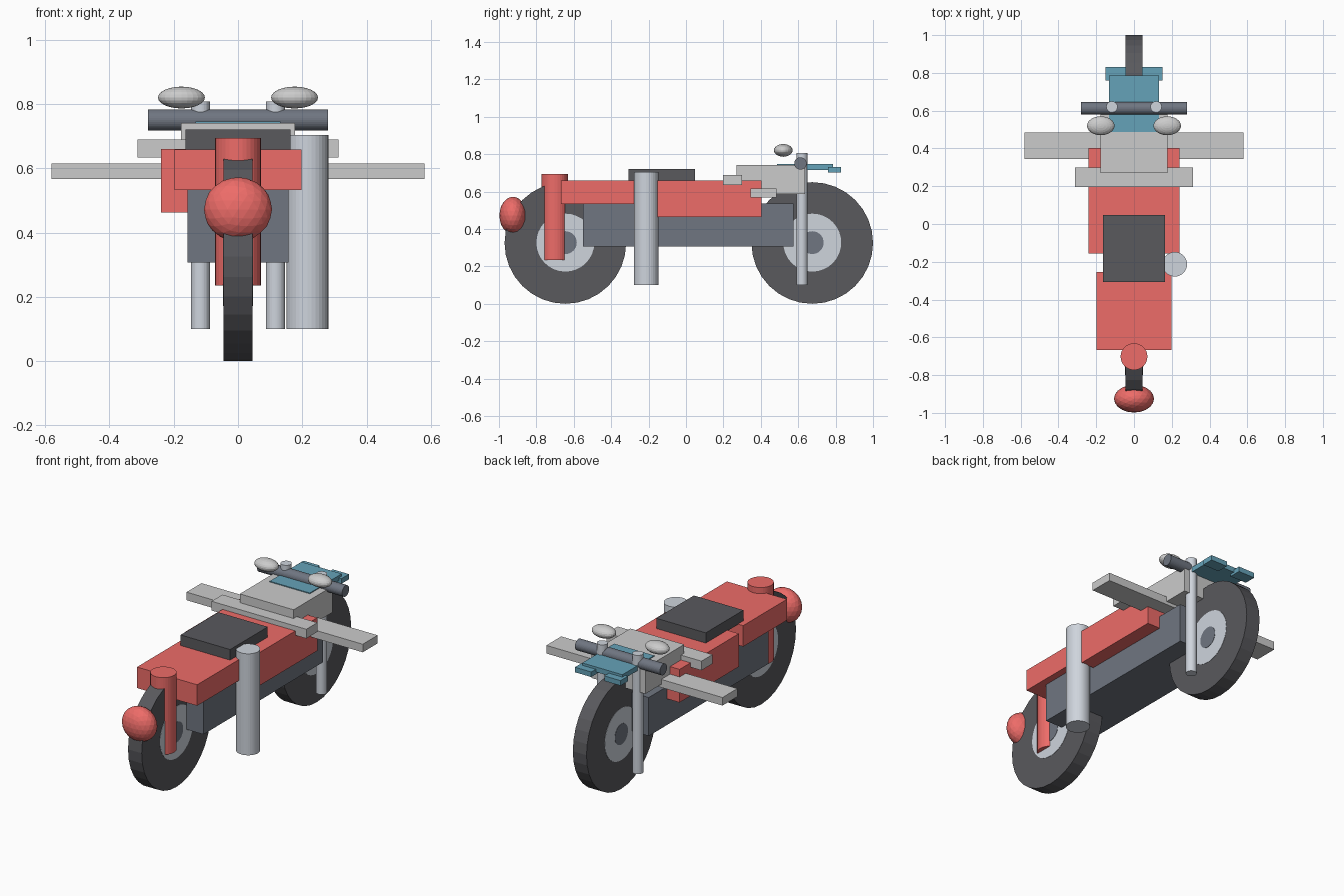
import bpy
from math import pi

if "Cube" in bpy.data.objects:
    bpy.data.objects.remove(bpy.data.objects["Cube"])


def mat(name, rgb):
    m = bpy.data.materials.new(name)
    m.diffuse_color = (*rgb, 1)
    m.use_nodes = True
    m.node_tree.nodes["Principled BSDF"].inputs["Base Color"].default_value = m.diffuse_color
    return m


RED = mat("red", (0.85, 0.15, 0.14))
BLACK = mat("black", (0.10, 0.10, 0.11))
SLATE = mat("slate", (0.16, 0.18, 0.22))
STEEL = mat("steel", (0.62, 0.66, 0.72))
BLUE = mat("blue", (0.13, 0.36, 0.48))


def finish(name, material):
    ob = bpy.context.object
    ob.name = name
    if material:
        ob.data.materials.append(material)
    return ob


def box(name, x, y, z, material=None):
    """Box from (min, max) ranges along each axis."""
    bpy.ops.mesh.primitive_cube_add(size=1, location=[sum(r) / 2 for r in (x, y, z)])
    bpy.context.object.scale = [r[1] - r[0] for r in (x, y, z)]
    bpy.ops.object.transform_apply(location=False, rotation=False, scale=True)
    return finish(name, material)


def wide(name, half, y, z, material=None):
    return box(name, (-half, half), y, z, material)


def upright(name, x, y, r, z, material):
    bpy.ops.mesh.primitive_cylinder_add(
        vertices=32, radius=r, depth=z[1] - z[0], location=(x, y, sum(z) / 2))
    return finish(name, material)


def crosswise(name, y, z, r, half, material):
    bpy.ops.mesh.primitive_cylinder_add(
        vertices=32, radius=r, depth=2 * half, location=(0, y, z), rotation=(0, pi / 2, 0))
    return finish(name, material)


# Wheels: tyre, hub disc and axle cap
for side, y in (("front", -0.645), ("back", 0.675)):
    crosswise(side + "_tyre", y, 0.325, 0.325, 0.045, BLACK)
    crosswise(side + "_hub", y, 0.327, 0.155, 0.0465, STEEL)
    crosswise(side + "_axle", y, 0.327, 0.061, 0.048, SLATE)

# Frame, body and seat
wide("frame", 0.157, (-0.55, 0.575), (0.307, 0.536), SLATE)
wide("body_wide", 0.24, (-0.155, 0.403), (0.463, 0.66), RED)
wide("body_narrow", 0.198, (-0.667, -0.255), (0.533, 0.658), RED)
wide("seat", 0.163, (-0.307, 0.047), (0.655, 0.721), BLACK)

# Grey tank block and cross bars
wide("tank", 0.177, (0.27, 0.635), (0.586, 0.741))
wide("long_cross_bar", 0.58, (0.345, 0.485), (0.567, 0.615))
wide("short_cross_bar", 0.312, (0.197, 0.30), (0.634, 0.689))

# Blue plate with two tabs
wide("plate", 0.132, (0.487, 0.787), (0.716, 0.746), BLUE)
for s in (-1, 1):
    box("plate_tab", sorted((s * 0.043, s * 0.15)), (0.76, 0.83), (0.702, 0.732), BLUE)

# Fork tubes, mirrors and handlebar
for s in (-1, 1):
    upright("fork_tube", s * 0.117, 0.62, 0.03, (0.10, 0.807), STEEL)
    bpy.ops.mesh.primitive_uv_sphere_add(
        segments=24, ring_count=12, radius=1, location=(s * 0.176, 0.52, 0.82))
    bpy.context.object.scale = (0.073, 0.05, 0.034)
    finish("mirror", None)
crosswise("handlebar", 0.612, 0.75, 0.033, 0.28, SLATE)

# Side pipe, red column and red lamp
upright("side_pipe", 0.216, -0.213, 0.065, (0.10, 0.704), STEEL)
upright("column", 0, -0.702, 0.071, (0.235, 0.694), RED)
bpy.ops.mesh.primitive_ico_sphere_add(subdivisions=3, radius=1, location=(0, -0.925, 0.472))
bpy.context.object.scale = (0.106, 0.073, 0.1)
finish("lamp", RED)
